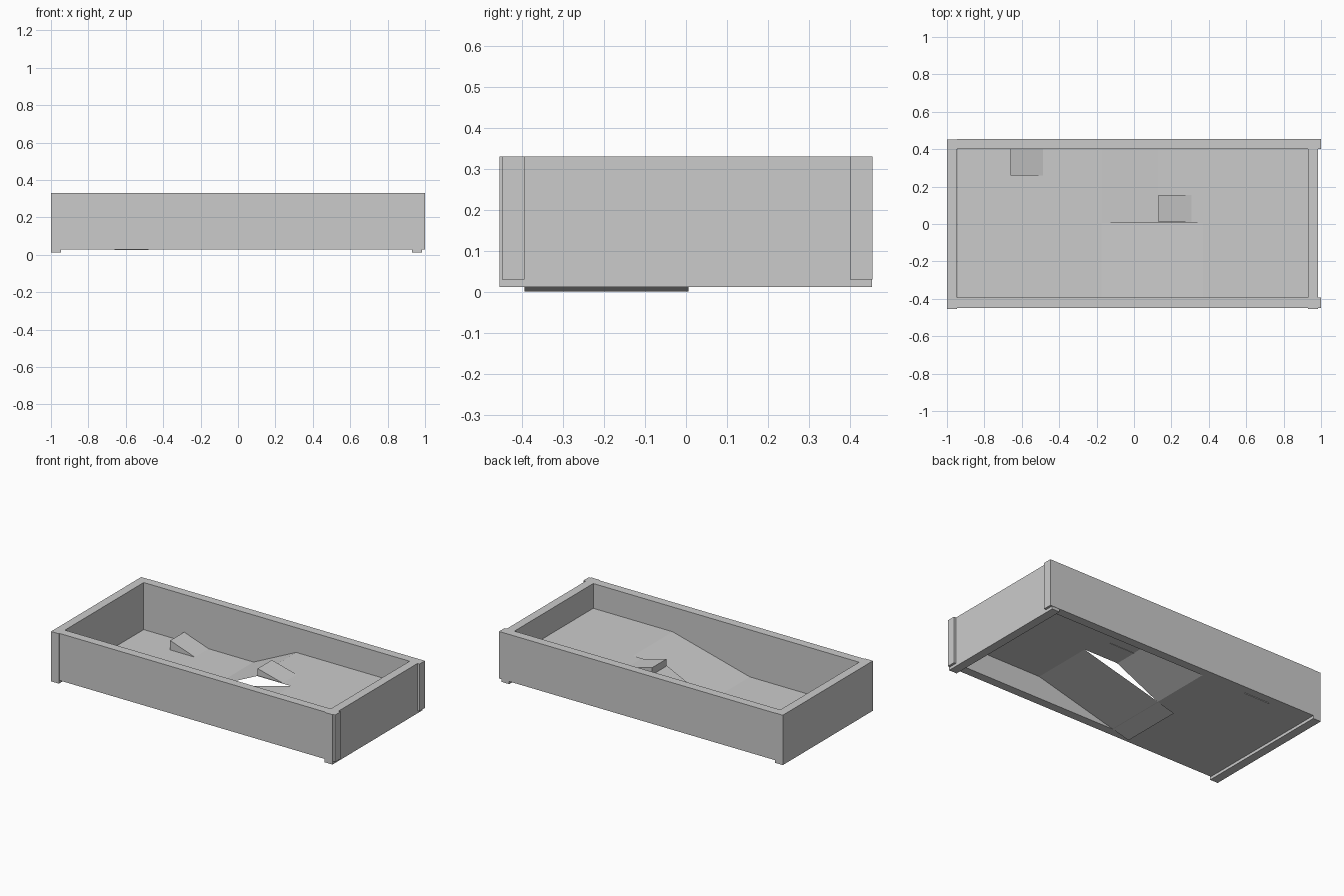
import bpy

if "Cube" in bpy.data.objects:
    bpy.data.objects.remove(bpy.data.objects["Cube"])


def mesh(name, verts, faces):
    me = bpy.data.meshes.new(name)
    me.from_pydata(verts, [], faces)
    me.update()
    ob = bpy.data.objects.new(name, me)
    bpy.context.collection.objects.link(ob)
    return ob


def box(name, x, y, z):
    bpy.ops.mesh.primitive_cube_add(size=1)
    ob = bpy.context.object
    ob.name = name
    ob.location = [(a + b) / 2 for a, b in (x, y, z)]
    ob.scale = [b - a for a, b in (x, y, z)]
    return ob


def sheet(name, profile, y0, y1):
    """Thin floor: an xz polyline swept along y."""
    n = len(profile)
    verts = [(x, y, z) for y in (y0, y1) for x, z in profile]
    faces = [(i, i + 1, n + i + 1, n + i) for i in range(n - 1)]
    return mesh(name, verts, faces)


def wedge(name, x0, x1, y0, y1, z0, z1):
    """Small ramp, tall at x0 and running out at x1."""
    pts = [(x0, z0), (x1, z0), (x0, z1)]
    verts = [(x, y, z) for y in (y0, y1) for x, z in pts]
    faces = [(0, 1, 2), (5, 4, 3), (0, 3, 4, 1), (1, 4, 5, 2), (2, 5, 3, 0)]
    return mesh(name, verts, faces)


# Surrounding walls: the end walls hang a little lower than the long ones
TOP = 0.33
box("front_wall", (-0.945, 1.0), (-0.449, -0.394), (0.03, TOP))
box("back_wall", (-0.945, 1.0), (0.40, 0.455), (0.03, TOP))
for name, x in (("left_wall", -1.0), ("right_wall", 0.93)):
    box(name, (x, x + 0.055), (-0.455, 0.453), (0.012, TOP))

# Low floor on the left
LOW, HIGH, MID = 0.03, 0.172, 0.006
sheet("low_floor", [(-0.945, LOW), (-0.17, LOW)], -0.394, 0.40)

# Raised decks on the right, each with its ramp down to the low floor
sheet("front_ramp_and_deck", [(-0.29, 0.0), (0.37, HIGH), (0.93, HIGH)], -0.394, MID)
sheet("back_ramp_and_deck", [(-0.17, LOW), (0.13, HIGH), (0.93, HIGH)], MID, 0.40)

# Small wedge obstacles
wedge("low_wedge", -0.66, -0.475, 0.26, 0.402, LOW - 0.004, 0.09)
wedge("deck_wedge", 0.13, 0.315, 0.012, 0.155, HIGH - 0.002, 0.217)
